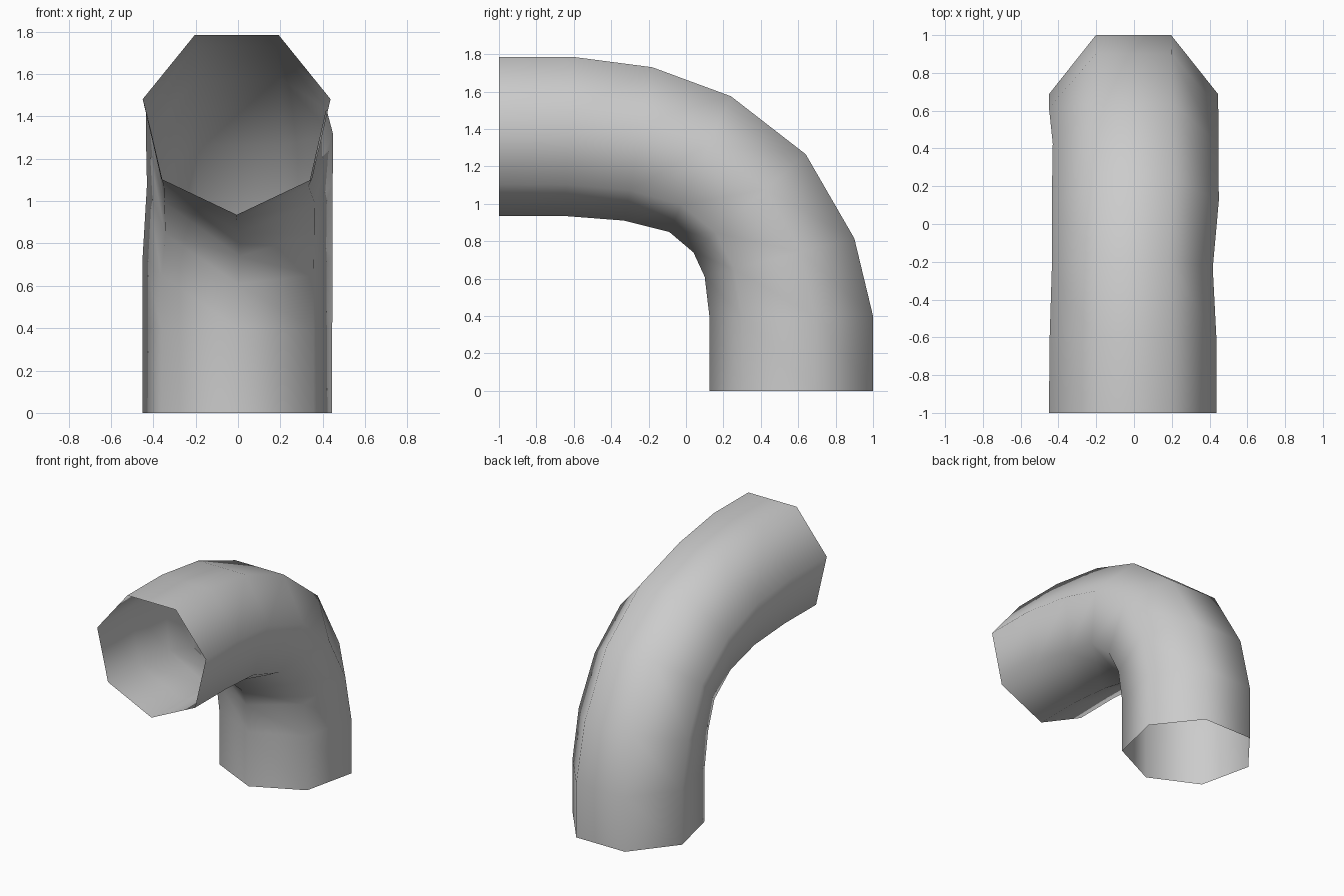
import bpy, bmesh, math

cube = bpy.data.objects.get("Cube")
if cube:
    bpy.data.objects.remove(cube, do_unlink=True)

SIDES = 7

# Elbow profiles (y, z): inside of the bend and outside of the bend
INNER = [(-1, .935), (-.65, .935), (-.33, .91), (-.09, .85),
         (.04, .74), (.1, .61), (.125, .4), (.125, 0)]
OUTER = [(-1, 1.785), (-.6, 1.785), (-.18, 1.73), (.24, 1.575),
         (.64, 1.265), (.9, .815), (1, .4), (1, 0)]
# Slightly uneven side reach of each ring
RIGHT = [-.45, -.447, -.435, -.435, -.43, -.45, -.45, -.45]
LEFT = [.437, .437, .417, .449, .447, .446, .445, .445]

grey = bpy.data.materials.new("plain grey")
grey.use_nodes = True
colour = (0.6, 0.6, 0.6, 1)
grey.diffuse_color = colour
grey.node_tree.nodes["Principled BSDF"].inputs["Base Color"].default_value = colour

# Seven-sided rings, with a corner on the inside and a flat on the outside
bm = bmesh.new()
span = 1 + math.cos(math.pi / SIDES)
reach = math.sin(2 * math.tau / SIDES)
rings = []
for (yi, zi), (yo, zo), right, left in zip(INNER, OUTER, RIGHT, LEFT):
    middle, radius = (left + right) / 2, (left - right) / 2 / reach
    ring = []
    for k in range(SIDES):
        a = math.tau * k / SIDES
        t = (1 - math.cos(a)) / span
        ring.append(bm.verts.new((middle + radius * math.sin(a),
                                  yi + (yo - yi) * t, zi + (zo - zi) * t)))
    rings.append(ring)

# Open-ended wall between the rings
for a, b in zip(rings, rings[1:]):
    for k in range(SIDES):
        n = (k + 1) % SIDES
        bm.faces.new((a[k], a[n], b[n], b[k]))
for face in bm.faces:
    face.smooth = True

# Make the wall face outward
bm.normal_update()
top = max(bm.faces, key=lambda f: f.calc_center_median().z)
if top.normal.z < 0:
    bmesh.ops.reverse_faces(bm, faces=bm.faces[:])

mesh = bpy.data.meshes.new("pipe_elbow")
bm.to_mesh(mesh)
bm.free()
mesh.materials.append(grey)
pipe = bpy.data.objects.new("pipe_elbow", mesh)
bpy.context.collection.objects.link(pipe)
